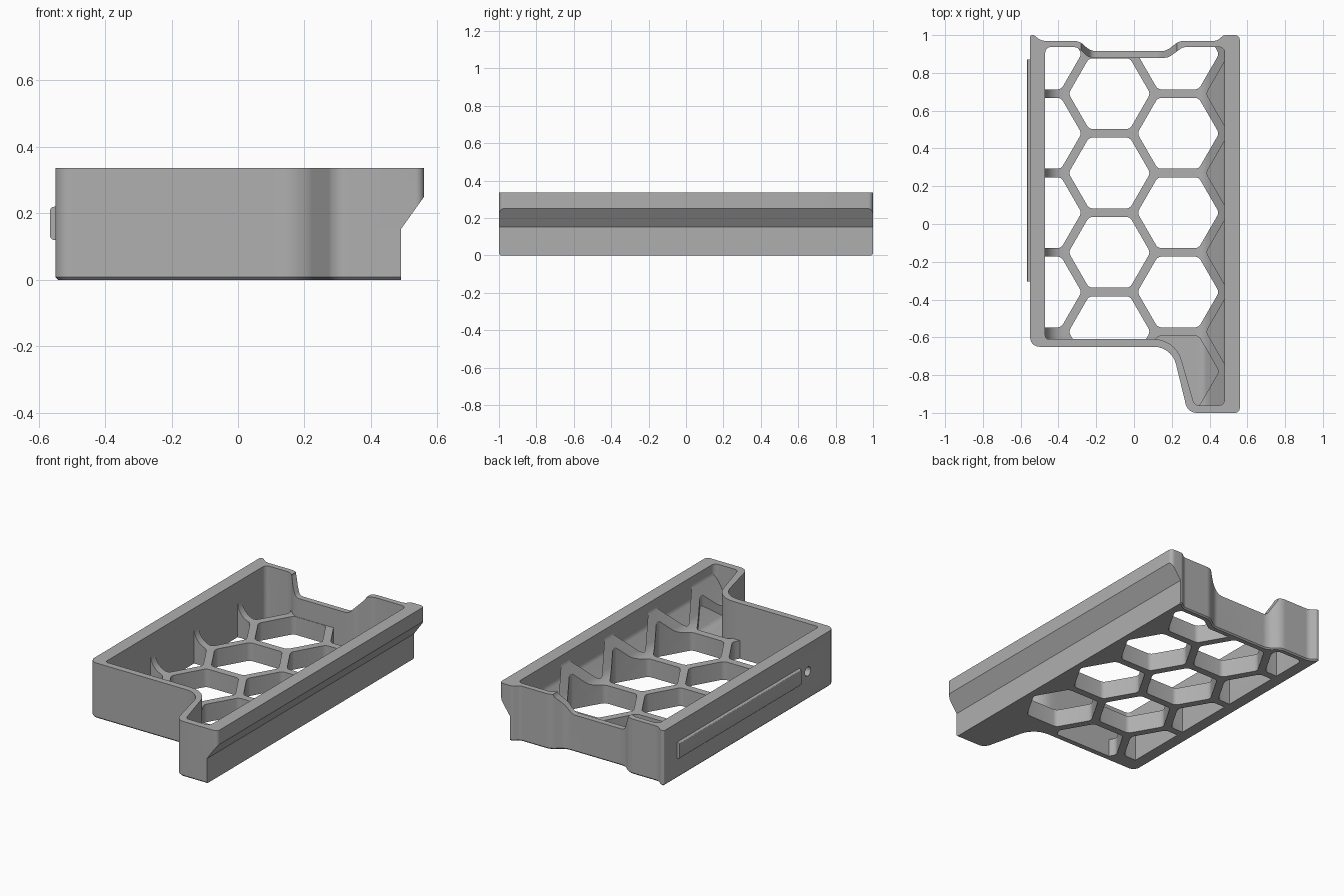
import bpy, bmesh, math
from mathutils import Vector

cube = bpy.data.objects.get("Cube")
if cube:
    bpy.data.objects.remove(cube, do_unlink=True)

grey = bpy.data.materials.new("mid grey")
grey.use_nodes = True
colour = (0.43, 0.43, 0.43, 1)
grey.diffuse_color = colour
grey.node_tree.nodes["Principled BSDF"].inputs["Base Color"].default_value = colour


def rounded(corners, steps=7):
    """Outline from (u, v, radius) corners."""
    out, n = [], len(corners)
    for i, (u, v, r) in enumerate(corners):
        p = Vector((u, v))
        if r == 0:
            out.append(p)
            continue
        a = (Vector(corners[i - 1][:2]) - p).normalized()
        b = (Vector(corners[(i + 1) % n][:2]) - p).normalized()
        half = a.angle(b) / 2
        centre = p + (a + b).normalized() * r / math.sin(half)
        start = p + a * r / math.tan(half) - centre
        end = p + b * r / math.tan(half) - centre
        sweep = start.angle_signed(end)
        for k in range(steps + 1):
            t = -sweep * k / steps
            c, s = math.cos(t), math.sin(t)
            out.append(centre + Vector((c * start.x - s * start.y,
                                        s * start.x + c * start.y)))
    return out


def prism(name, outlines, lo, hi, axis="z", foot=0):
    """Extrude outlines along an axis; foot chamfers the low edge."""
    bm = bmesh.new()
    for pts in outlines:
        def place(p, t):
            return (p.x, p.y, t) if axis == "z" else (p.x, t, p.y)
        bottom = bm.faces.new([bm.verts.new(place(p, lo)) for p in pts])
        top = bmesh.ops.extrude_face_region(bm, geom=[bottom])["geom"]
        shift = Vector(place(Vector((0, 0)), hi - lo))
        bmesh.ops.translate(bm, vec=shift,
                            verts=[g for g in top if isinstance(g, bmesh.types.BMVert)])
    bmesh.ops.recalc_face_normals(bm, faces=bm.faces)
    if foot:
        low = [e for e in bm.edges if all(abs(v.co.z - lo) < 1e-5 for v in e.verts)]
        bmesh.ops.bevel(bm, geom=low, offset=foot, segments=1, affect="EDGES")
    mesh = bpy.data.meshes.new(name)
    bm.to_mesh(mesh)
    bm.free()
    mesh.materials.append(grey)
    ob = bpy.data.objects.new(name, mesh)
    bpy.context.collection.objects.link(ob)
    return ob


def combine(target, tool, operation="DIFFERENCE", keep=False):
    mod = target.modifiers.new(operation.title(), "BOOLEAN")
    mod.operation, mod.object, mod.solver = operation, tool, "EXACT"
    bpy.context.view_layer.objects.active = target
    bpy.ops.object.modifier_apply(modifier=mod.name)
    if not keep:
        bpy.data.objects.remove(tool, do_unlink=True)


def hexagon(x, y, radius=0.2165):
    return rounded([(x + radius * math.cos(k * math.pi / 3),
                     y + radius * math.sin(k * math.pi / 3), 0.035) for k in range(6)], 4)


# Outer body with its stepped front and back
outer = [(-0.55, -0.65, 0.05), (0.2, -0.65, 0.12), (0.285, -1, 0.06), (0.56, -1, 0.025),
         (0.56, 1, 0.025), (0.475, 1, 0.03), (0.44, 0.97, 0.04), (0.24, 0.97, 0.08),
         (0.17, 0.915, 0.08), (-0.23, 0.915, 0.08), (-0.29, 0.97, 0.08),
         (-0.49, 0.97, 0.05), (-0.53, 1, 0.015), (-0.55, 1, 0.01)]
tray = prism("tray", [rounded(outer)], 0, 0.337, foot=0.008)

# Undercut beneath the long overhanging lip
undercut = rounded([(0.49, -0.2, 0), (0.7, -0.2, 0), (0.7, 0.25, 0), (0.56, 0.25, 0),
                    (0.49, 0.152, 0)])
combine(tray, prism("undercut", [undercut], -1.2, 1.2, "y"))

# Inside outline, used for the cavity and to clip the openings
inner = rounded([(-0.47, -0.61, 0.02), (0.22, -0.61, 0.15), (0.32, -0.96, 0.03),
                 (0.48, -0.96, 0.03), (0.48, 0.937, 0.03), (0.26, 0.937, 0.06),
                 (0.18, 0.88, 0.06), (-0.24, 0.88, 0.06), (-0.3, 0.937, 0.06),
                 (-0.47, 0.937, 0.03)])
clip = prism("clip", [inner], -0.1, 0.5)
clip.hide_render = True

# Cavity with a filleted floor on one side and a slope on the other
section = rounded([(-0.47, 0.11, 0.1), (0.38, 0.11, 0.08), (0.48, 0.28, 0.05),
                   (0.48, 0.6, 0), (-0.47, 0.6, 0)])
cavity = prism("cavity", [section], -1.2, 1.2, "y")
combine(cavity, clip, "INTERSECT", keep=True)
combine(tray, cavity)

# Honeycomb openings through the floor, and blind pockets along the slope
pitch, columns = 0.42, (-0.494, -0.13, 0.234, 0.598)
through, blind = [], []
for i, x in enumerate(columns):
    first = 0.69 if i % 2 else 0.9
    cells = [hexagon(x, first - pitch * k) for k in range(4)]
    (blind if i == 3 else through).extend(cells)
blind.append(hexagon(columns[2], 0.9 - pitch * 4))

openings = prism("openings", through, -0.05, 0.45)
combine(openings, clip, "INTERSECT", keep=True)
combine(tray, openings)

pockets = prism("pockets", blind, 0, 0.45)
combine(pockets, clip, "INTERSECT")
slope = rounded([(-0.6, 0.05, 0), (0.37, 0.05, 0.05), (0.48, 0.2, 0.05),
                 (0.48, 0.6, 0), (-0.6, 0.6, 0)])
combine(pockets, prism("slope", [slope], -1.2, 1.2, "y"), "INTERSECT")
combine(tray, pockets)

# Lowered middle of the back wall
dip = rounded([(-0.28, 0.5, 0), (-0.28, 0.33, 0.04), (-0.225, 0.225, 0.04),
               (0.13, 0.225, 0.06), (0.23, 0.33, 0.06), (0.23, 0.5, 0)])
combine(tray, prism("dip", [dip], 0.82, 1.2, "y"))

# Small round hole in the side wall
bpy.ops.mesh.primitive_cylinder_add(vertices=24, radius=0.028, depth=0.16,
                                    location=(-0.51, -0.39, 0.17),
                                    rotation=(0, math.pi / 2, 0))
combine(tray, bpy.context.object)

# Raised rail on the side wall
rail = prism("side_rail", [rounded([(-0.566, 0.12, 0.012), (-0.52, 0.12, 0),
                                    (-0.52, 0.22, 0), (-0.566, 0.22, 0.012)], 3)],
             -0.305, 0.87, "y")

for ob in (tray, rail):
    bpy.ops.object.select_all(action="DESELECT")
    ob.select_set(True)
    bpy.context.view_layer.objects.active = ob
    bpy.ops.object.shade_smooth_by_angle(angle=math.radians(30))
